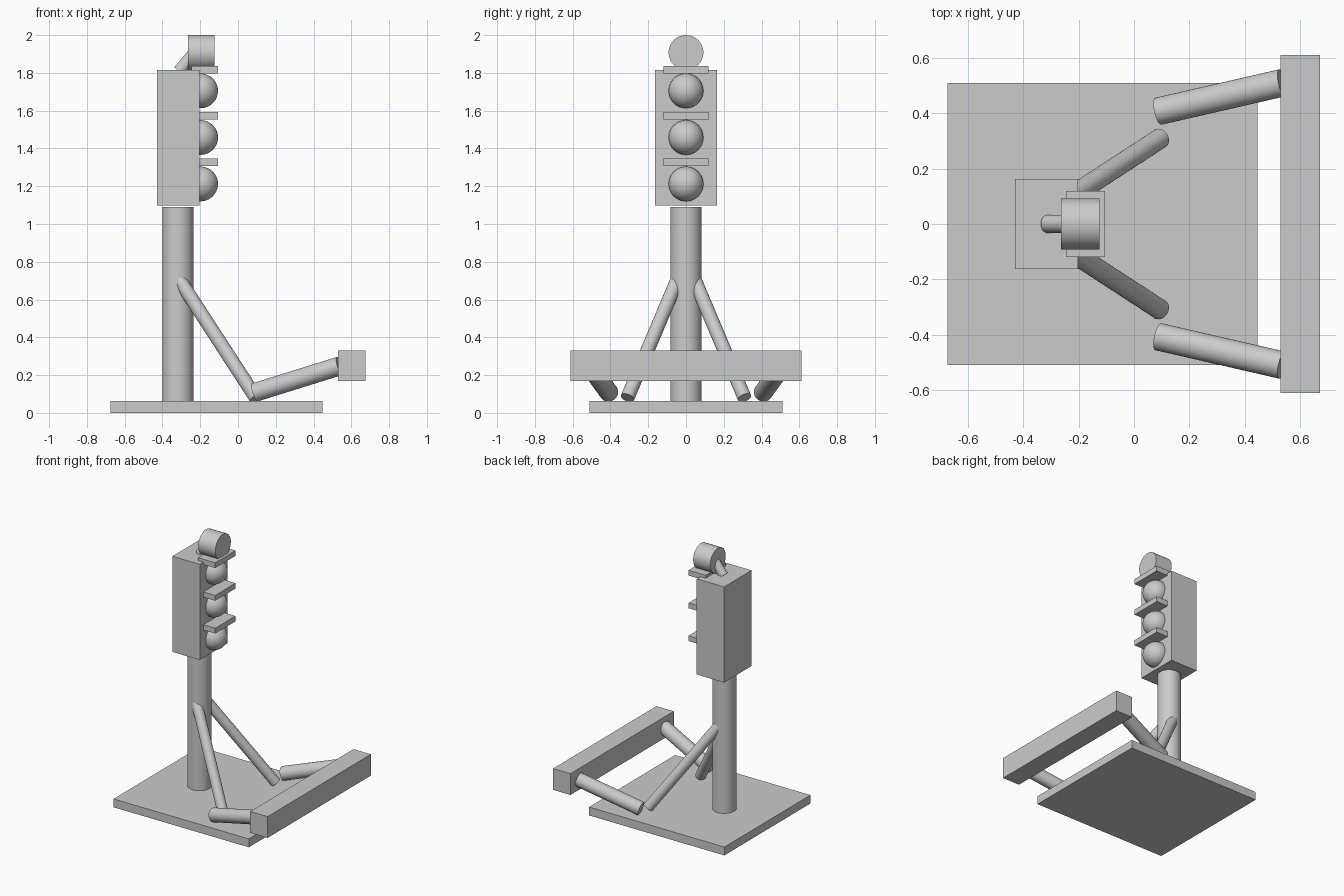
import bpy
import math
from mathutils import Vector

if "Cube" in bpy.data.objects:
    bpy.data.objects.remove(bpy.data.objects["Cube"])

# Single plain grey for every part
grey = bpy.data.materials.new("plain_grey")
grey.use_nodes = True
colour = (0.6, 0.6, 0.6, 1)
grey.diffuse_color = colour
grey.node_tree.nodes["Principled BSDF"].inputs["Base Color"].default_value = colour


def finish(name, smooth=False):
    ob = bpy.context.object
    ob.name = name
    ob.data.materials.append(grey)
    if smooth:
        bpy.ops.object.shade_smooth_by_angle(angle=math.radians(40))
    return ob


def box(name, low, high):
    low, high = Vector(low), Vector(high)
    bpy.ops.mesh.primitive_cube_add(size=1, location=(low + high) / 2)
    bpy.context.object.scale = high - low
    bpy.ops.object.transform_apply(location=False, rotation=False, scale=True)
    return finish(name)


def rod(name, start, end, radius):
    start, end = Vector(start), Vector(end)
    axis = end - start
    bpy.ops.mesh.primitive_cylinder_add(
        vertices=48, radius=radius, depth=axis.length, location=(start + end) / 2,
        rotation=axis.to_track_quat("Z", "Y").to_euler())
    return finish(name, True)


# Stand
box("base_plate", (-0.675, -0.51, 0), (0.447, 0.51, 0.063))
rod("pole", (-0.318, 0, 0.03), (-0.318, 0, 1.09), 0.082)

# Signal housing with lamps and visors
box("signal_housing", (-0.43, -0.163, 1.098), (-0.203, 0.163, 1.815))
for label, lamp_z, visor_z in (("top", 1.705, 1.817), ("middle", 1.458, 1.572),
                               ("bottom", 1.212, 1.326)):
    bpy.ops.mesh.primitive_uv_sphere_add(
        segments=40, ring_count=20, radius=0.092, location=(-0.198, 0, lamp_z))
    finish(label + "_lamp", True)
    box(label + "_visor", (-0.247, -0.12, visor_z - 0.02), (-0.105, 0.12, visor_z + 0.02))

# Beacon on its slanted bracket
rod("beacon", (-0.265, 0, 1.908), (-0.124, 0, 1.908), 0.092)
rod("beacon_bracket", (-0.312, 0, 1.808), (-0.215, 0, 1.925), 0.033)

# Braces and bumper arms on both sides
for side, s in (("left", 1), ("right", -1)):
    rod(side + "_brace", (0.095, s * 0.31, 0.08), (-0.315, s * 0.043, 0.711), 0.037)
    rod(side + "_bumper_arm", (0.088, s * 0.408, 0.108), (0.537, s * 0.511, 0.248), 0.05)

# Bumper beam
box("bumper_beam", (0.53, -0.612, 0.17), (0.674, 0.612, 0.33))
